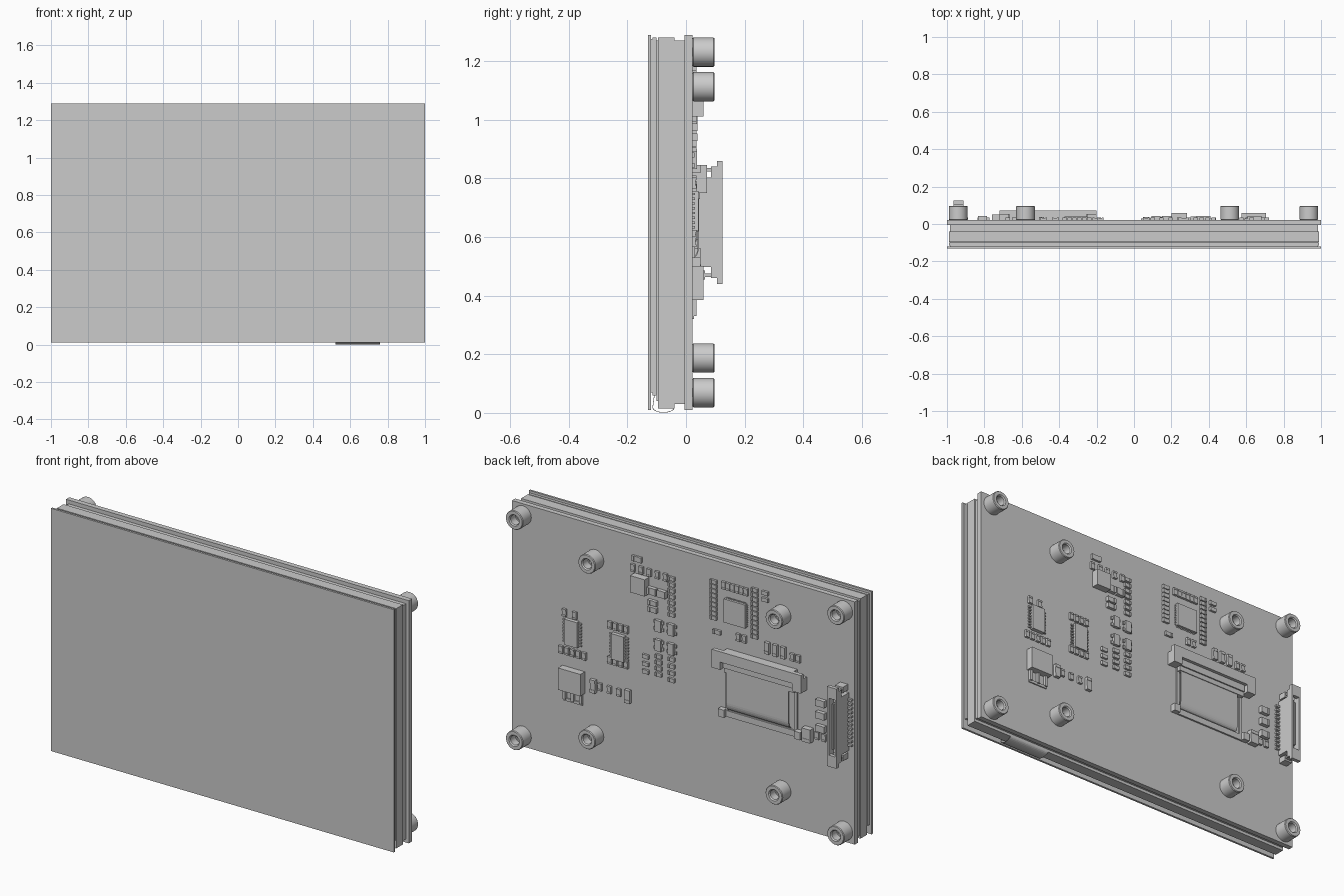
import bpy, bmesh, math
from mathutils import Matrix

if "Cube" in bpy.data.objects:
    bpy.data.objects.remove(bpy.data.objects["Cube"])

BACK = 0.022          # rear surface of the circuit board


def box(bm, x, z, w, h, top, base=BACK):
    size = Matrix.Diagonal((w, top - base, h, 1))
    bmesh.ops.create_cube(bm, size=1, matrix=Matrix.Translation((x, (top + base) / 2, z)) @ size)


def finish(bm, name):
    bmesh.ops.recalc_face_normals(bm, faces=bm.faces)
    me = bpy.data.meshes.new(name)
    bm.to_mesh(me)
    bm.free()
    ob = bpy.data.objects.new(name, me)
    bpy.context.collection.objects.link(ob)
    return ob


def spread(a, b, n):
    return [a + (b - a) * i / (n - 1) for i in range(n)]


def strip(name, path, x, w, thick):
    """Thin bent sheet from a (y, z) path, extruded along x."""
    bm = bmesh.new()
    a, b = [[bm.verts.new((x + s * w / 2, y, z)) for y, z in path] for s in (-1, 1)]
    for i in range(len(path) - 1):
        bm.faces.new((a[i], a[i + 1], b[i + 1], b[i]))
    m = finish(bm, name).modifiers.new("thickness", 'SOLIDIFY')
    m.thickness = thick
    m.offset = 0


def passives(name, xs, zs, w=.036, h=.02, t=.013):
    """Chip parts: body plus two slightly taller end terminals."""
    bm = bmesh.new()
    for x in xs:
        for z in zs:
            box(bm, x, z, w, h, BACK + t - .002)
            for s in (-.38, .38):
                if w > h:
                    box(bm, x + s * w, z, w / 4, h, BACK + t)
                else:
                    box(bm, x, z + s * h, w, h / 4, BACK + t)
    finish(bm, name)


def column(name, x, z0, z1, n):
    passives(name, [x], spread(z0, z1, n))


def row(name, x0, x1, n, z):
    passives(name, spread(x0, x1, n), [z], .023, .038)


def driver_chip(name, x, z):
    bm = bmesh.new()
    box(bm, x, z, .075, .135, BACK + .02)
    for s in (-.0455, .0455):
        for p in spread(-.057, .057, 8):
            box(bm, x + s, z + p, .018, .008, BACK + .008)
    finish(bm, name)


# Panel stack, front to back: inset from the sides, bottom, top, rear depth
depth = -.13
for name, inset, low, high, rear in [
        ("front_glass", 0, .01, 1.29, -.119), ("adhesive_layer", .015, .07, 1.275, -.115),
        ("display_glass", .01, .06, 1.28, -.10), ("display_film", .02, .04, 1.27, -.095),
        ("backlight", .01, .015, 1.28, -.04), ("foam_spacer", .015, .03, 1.27, -.005),
        ("circuit_board", 0, .01, 1.29, BACK)]:
    bm = bmesh.new()
    box(bm, 0, (low + high) / 2, 2 - 2 * inset, high - low, rear, depth)
    finish(bm, name)
    depth = rear

# Folded display tail along the lower edge
bend = [(-.0765 - .037 * math.cos(a), .019 - .0175 * math.sin(a)) for a in spread(0, 3, 12)]
strip("display_tail", [(-.108, .06)] + bend, .64, .24, .002)

# Eight threaded standoffs
profile = [(.046, BACK), (.05, .025), (.05, .093), (.047, .097), (.03, .097),
           (.025, .091), (.025, .05), (.018, .05), (.018, BACK)]
bm = bmesh.new()
vs = [bm.verts.new((r, y, 0)) for r, y in profile]
es = [bm.edges.new(p) for p in zip(vs, vs[1:])]
bmesh.ops.spin(bm, geom=vs + es, cent=(0, 0, 0), axis=(0, 1, 0), angle=math.tau, steps=32)
bmesh.ops.remove_doubles(bm, verts=bm.verts, dist=1e-4)
standoff = finish(bm, "standoff")
bpy.context.view_layer.objects.active = standoff
standoff.select_set(True)
bpy.ops.object.shade_smooth_by_angle(angle=math.radians(30))
for xs, rise in (((-.94, .935), .581), ((-.58, .512), .463)):
    for x in xs:
        for s in (-1, 1):
            ob = standoff.copy()
            bpy.context.collection.objects.link(ob)
            ob.location = (x, 0, .65 + s * rise)
bpy.data.objects.remove(standoff)

# Side socket: housing, rim, guide posts and contact pins, symmetric about z = .65
bm = bmesh.new()
box(bm, -.938, .65, .055, .305, .085)
box(bm, -.938, .65, .009, .24, .115, .085)
for s in (-1, 1):
    box(bm, -.938 + s * .0225, .65, .01, .38, .125, .085)
    box(bm, -.938, .65 + s * .18, .055, .06, .125, .105)
    box(bm, -.938, .65 + s * .18, .045, .03, .065)
    box(bm, -.938, .65 + s * .18, .035, .012, .105, .065)
    for z in spread(.53, .77, 12):
        box(bm, -.938 + s * .038, z, .025, .01, .034)
finish(bm, "side_socket")

# Ribbon connector: header bar with latch ears, lower frame, ribbon
bm = bmesh.new()
box(bm, -.46, .80, .41, .09, .055)
box(bm, -.46, .818, .52, .055, .072, .05)
box(bm, -.46, .745, .41, .03, .048)
for s in (-1, 1):
    box(bm, -.46 + s * .235, .785, .05, .07, .072)
finish(bm, "ribbon_header")
bm = bmesh.new()
box(bm, -.46, .506, .48, .032, .031)
for s in (-1, 1):
    box(bm, -.46 + s * .222, .51, .035, .04, .05)
    box(bm, -.46 + s * .2, .635, .015, .23, .03)
finish(bm, "ribbon_frame")
bend = [(.024 + .018 * math.cos(a), .57 - .04 * math.sin(a)) for a in spread(0, 1.57, 7)]
strip("ribbon", [(.042, .74)] + bend, -.447, .365, .004)

# Main controller with perimeter contacts
bm = bmesh.new()
box(bm, -.31, 1.05, .124, .124, BACK + .018)
for p in spread(-.054, .054, 12):
    box(bm, -.31, 1.05 + p, .134, .004, BACK + .006)
    box(bm, -.31 + p, 1.05, .004, .134, BACK + .006)
finish(bm, "controller_chip")

# Leaded driver chips
driver_chip("driver_chip_left", .645, .69)
driver_chip("driver_chip_right", .372, .687)

# Power regulator with leads, and inductor
bm = bmesh.new()
box(bm, .64, .443, .13, .115, .06)
box(bm, .64, .328, .11, .015, .028)
for s in (-1, 0, 1):
    box(bm, .64 + s * .0475, .36, .015, .06, .036)
finish(bm, "regulator")
bm = bmesh.new()
box(bm, .242, 1.056, .085, .088, .06)
finish(bm, "inductor")

# Four-lead resistor packs
bm = bmesh.new()
for x in (.065, .14):
    for z in (.76, .862):
        box(bm, x, z, .034, .06, BACK + .016)
        for d in (-.018, .018):
            box(bm, x, z + d, .056, .016, BACK + .007)
finish(bm, "resistor_packs")

# Power section small parts
passives("power_top_cap", [.267], [1.18], .055, .028)
row("power_row", .29, .1, 5, 1.128)
column("power_column", .065, 1.13, .94, 7)
passives("power_diodes", [.175, .118], [1.037], .048, .036, .022)
passives("power_caps", [.172], [.975, .94], .05, .026, .018)
column("middle_column_a", .14, .70, .605, 4)
column("middle_column_b", .065, .705, .595, 4)
column("middle_column_c", .215, .68, .6, 3)

# Driver and regulator small parts
row("left_driver_top", .69, .63, 2, .785)
row("left_driver_bottom", .71, .575, 5, .585)
row("right_driver_top", .425, .33, 4, .79)
row("right_driver_bottom", .425, .33, 4, .605)
passives("regulator_caps", [.52, .318], [.443], .03, .068, .018)
row("regulator_resistors", .483, .372, 3, .448)

# Controller small parts
column("controller_left_column", -.18, 1.18, .99, 9)
row("controller_top_row", -.24, -.37, 6, 1.177)
column("controller_right_column", -.42, 1.2, .955, 11)
column("controller_side_pair", -.482, 1.2, 1.165, 2)
passives("controller_bottom_cap", [-.2], [.92], .045, .022)
row("controller_bottom_pair", -.325, -.36, 2, .925)

# Connector small parts
passives("header_caps", spread(-.495, -.588, 3), [.915], .026, .06, .016)
row("header_resistors", -.64, -.675, 2, .905)
passives("socket_diodes", [-.81], [.71, .645, .575], .05, .035, .022)
passives("socket_capacitor", [-.735], [.525], .05, .07, .03)
row("socket_resistors", -.785, -.825, 2, .53)
